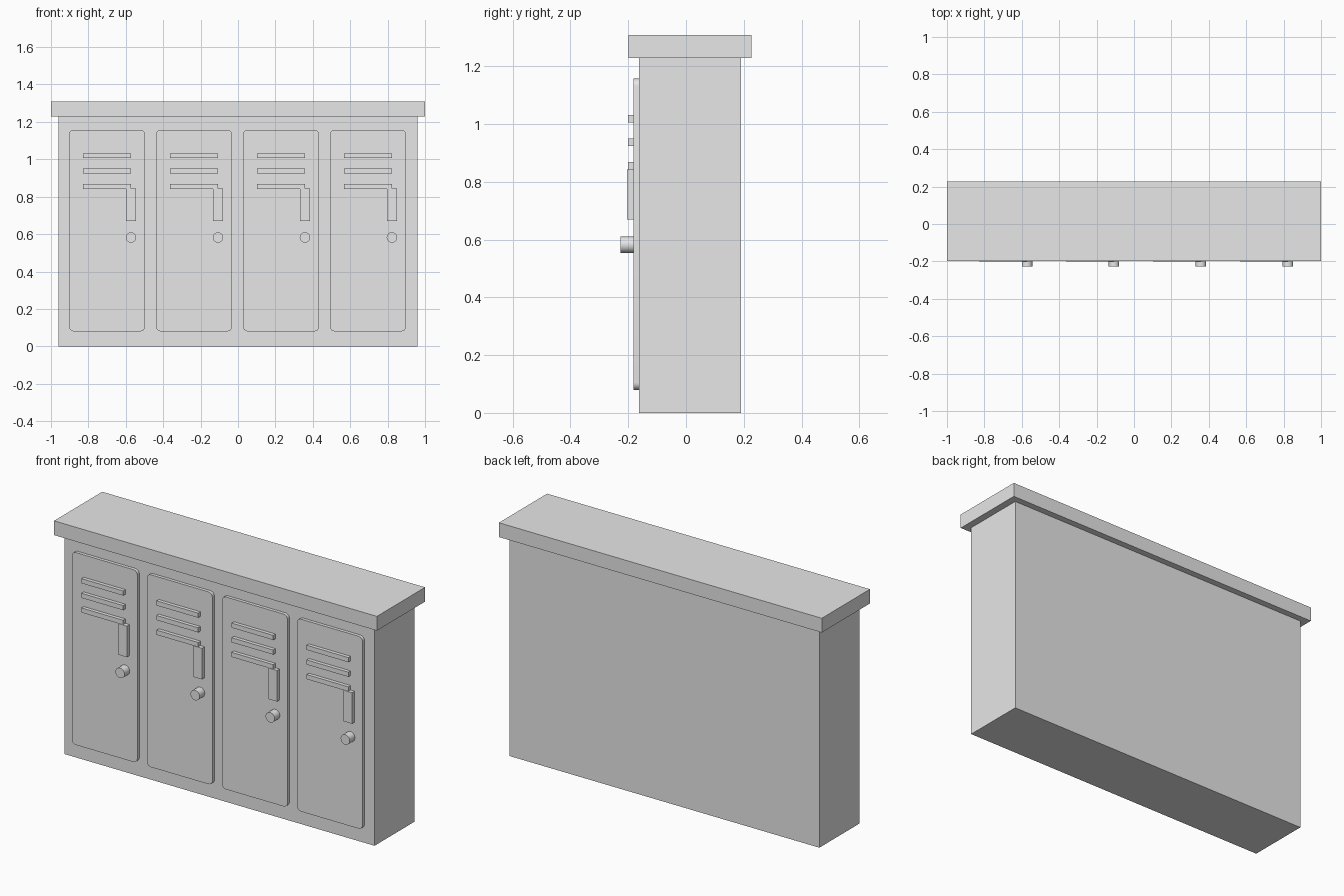
import bpy
import math

cube = bpy.data.objects.get("Cube")
if cube:
    bpy.data.objects.remove(cube, do_unlink=True)

# Single painted-metal colour
grey = bpy.data.materials.new("light_grey_metal")
grey.use_nodes = True
colour = (0.8, 0.8, 0.8, 1)
grey.diffuse_color = colour
grey.node_tree.nodes["Principled BSDF"].inputs["Base Color"].default_value = colour


def box(name, x, y, z):
    """Box spanning the (min, max) ranges on each axis."""
    spans = (x, y, z)
    bpy.ops.mesh.primitive_cube_add(size=1, location=[(a + b) / 2 for a, b in spans])
    ob = bpy.context.object
    ob.name = name
    ob.scale = [b - a for a, b in spans]
    bpy.ops.object.transform_apply(location=False, rotation=False, scale=True)
    ob.data.materials.append(grey)
    return ob


def round_corners(ob, radius):
    """Bevel only the edges that run front to back."""
    weights = ob.data.attributes.new("bevel_weight_edge", "FLOAT", "EDGE")
    for edge in ob.data.edges:
        a, b = (ob.data.vertices[i].co for i in edge.vertices)
        weights.data[edge.index].value = float(abs(a.y - b.y) > 0.001)
    bevel = ob.modifiers.new("rounded_corners", "BEVEL")
    bevel.limit_method = "WEIGHT"
    bevel.width = radius
    bevel.segments = 6
    bpy.ops.object.modifier_apply(modifier=bevel.name)
    bpy.ops.object.shade_smooth_by_angle(angle=math.radians(30))


def knob(name, x, z, radius, y):
    bpy.ops.mesh.primitive_cylinder_add(
        vertices=32, radius=radius, depth=y[1] - y[0],
        location=(x, sum(y) / 2, z), rotation=(math.pi / 2, 0, 0))
    ob = bpy.context.object
    ob.name = name
    ob.data.materials.append(grey)
    bpy.ops.object.shade_smooth_by_angle(angle=math.radians(30))


# Cabinet body and overhanging top
BODY_FRONT, DOOR_FRONT = -0.163, -0.181
box("cabinet_body", (-0.96, 0.96), (BODY_FRONT, 0.191), (0, 1.229))
box("cabinet_top", (-1, 1), (-0.199, 0.227), (1.229, 1.309))

# Four lockers, each with door, vent slats, handle and lock knob
for i in range(4):
    x = -0.7 + i * 0.465
    n = i + 1
    door = box(f"door_{n}", (x - 0.203, x + 0.203),
               (DOOR_FRONT, BODY_FRONT + 0.005), (0.08, 1.157))
    round_corners(door, 0.025)
    for k in range(3):
        z = 1.019 - k * 0.082
        box(f"vent_slat_{n}_{k + 1}", (x - 0.129, x + 0.129),
            (-0.201, DOOR_FRONT + 0.005), (z - 0.013, z + 0.013))
    box(f"handle_{n}", (x + 0.101, x + 0.154),
        (-0.204, DOOR_FRONT + 0.005), (0.669, 0.843))
    knob(f"lock_knob_{n}", x + 0.128, 0.582, 0.028, (-0.227, DOOR_FRONT + 0.005))
